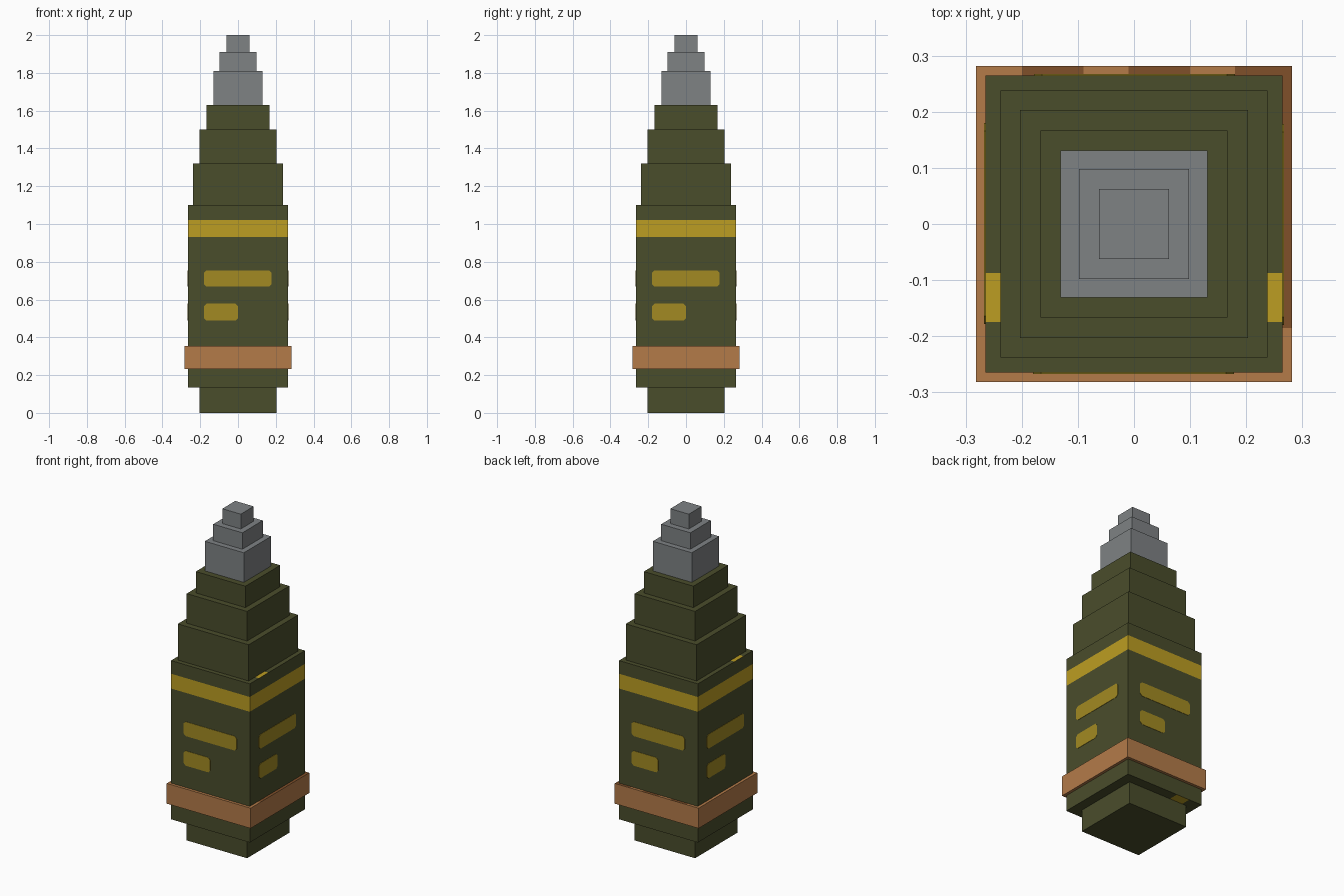
import bpy, bmesh
from math import pi
from mathutils import Matrix, Vector

cube = bpy.data.objects.get("Cube")
if cube:
    bpy.data.objects.remove(cube, do_unlink=True)


def material(name, hex_code):
    srgb = [int(hex_code[i:i + 2], 16) / 255 for i in (0, 2, 4)]
    col = [c / 12.92 if c < 0.04045 else ((c + 0.055) / 1.055) ** 2.4 for c in srgb] + [1]
    m = bpy.data.materials.new(name)
    m.use_nodes = True
    m.diffuse_color = col
    m.node_tree.nodes["Principled BSDF"].inputs["Base Color"].default_value = col
    return m


green = material("olive green", "4a4d2b")
grey = material("steel grey", "7e8284")
copper = material("copper", "b47b49")
dark_copper = material("dark copper", "80502a")
yellow = material("band yellow", "bc9d22")
mark_yellow = material("marking yellow", "a28a22")


def finish(bm, name, mats):
    me = bpy.data.meshes.new(name)
    bm.to_mesh(me)
    bm.free()
    for m in mats:
        me.materials.append(m)
    ob = bpy.data.objects.new(name, me)
    bpy.context.collection.objects.link(ob)
    return ob


def block(name, half, z0, z1, mats, cuts=(), rule=None):
    """Square block, sliced at (axis, position) and coloured by a face rule."""
    bm = bmesh.new()
    bmesh.ops.create_cube(bm, size=1)
    bmesh.ops.scale(bm, vec=(2 * half, 2 * half, z1 - z0), verts=bm.verts)
    bmesh.ops.translate(bm, vec=(0, 0, (z0 + z1) / 2), verts=bm.verts)
    for axis, pos in cuts:
        n = Vector((0, 0, 0))
        n[axis] = 1
        bmesh.ops.bisect_plane(bm, geom=bm.verts[:] + bm.edges[:] + bm.faces[:],
                               plane_co=n * pos, plane_no=n)
    bm.normal_update()
    if rule:
        for f in bm.faces:
            f.material_index = rule(f.calc_center_median(), f.normal)
    return finish(bm, name, mats)


# Painted band around the body, plus short stripes on its end ledges
def body_rule(c, n):
    if n.z > 0.5:
        return int(-0.175 < c.y < -0.087)
    if n.z < -0.5:
        return int(-0.175 < c.x < -0.087)
    return int(0.93 < c.z < 1.02)


# Worn patches on the upper rim of the driving band
def collar_rule(c, n):
    if n.z < 0.5:
        return 0
    if c.y > 0.265:
        return int(-0.2 < c.x < -0.09 or -0.01 < c.x < 0.1 or c.x > 0.18)
    return int(c.x > 0.265 and c.y > -0.185)


block("base", 0.204, 0, 0.135, [green])
block("body", 0.265, 0.135, 1.1, [green, yellow],
      [(2, 0.93), (2, 1.02), (1, -0.175), (1, -0.087), (0, -0.175), (0, -0.087)], body_rule)
block("driving_band", 0.282, 0.232, 0.355, [copper, dark_copper],
      [(0, x) for x in (-0.2, -0.09, -0.01, 0.1, 0.18, 0.265)] + [(1, -0.185), (1, 0.265)],
      collar_rule)

# Stepped nose
z = 1.1
tiers = [("lower_shoulder", 0.238, 1.32, green), ("middle_shoulder", 0.203, 1.5, green),
         ("upper_shoulder", 0.167, 1.63, green), ("fuze_base", 0.131, 1.81, grey),
         ("fuze_middle", 0.098, 1.91, grey), ("fuze_tip", 0.062, 2.0, grey)]
for name, half, top, mat in tiers:
    block(name, half, z, top, [mat])
    z = top


# Thin clipped-corner marking bars, repeated on each side
def marking(name, x0, x1, z0, z1, turn):
    c, y = 0.014, -0.267
    pts = [(x0 + c, z0), (x1 - c, z0), (x1, z0 + c), (x1, z1 - c),
           (x1 - c, z1), (x0 + c, z1), (x0, z1 - c), (x0, z0 + c)]
    bm = bmesh.new()
    face = bm.faces.new([bm.verts.new((x, y, h)) for x, h in pts])
    ext = bmesh.ops.extrude_face_region(bm, geom=[face])
    bmesh.ops.translate(bm, vec=(0, 0.004, 0),
                        verts=[v for v in ext["geom"] if isinstance(v, bmesh.types.BMVert)])
    bmesh.ops.recalc_face_normals(bm, faces=bm.faces)
    bmesh.ops.rotate(bm, matrix=Matrix.Rotation(turn, 3, "Z"), verts=bm.verts)
    finish(bm, name, [mark_yellow])


for i, side in enumerate(("front", "left", "back", "right")):
    marking(side + "_long_marking", -0.18, 0.178, 0.668, 0.755, i * pi / 2)
    marking(side + "_short_marking", -0.18, 0, 0.488, 0.578, i * pi / 2)
